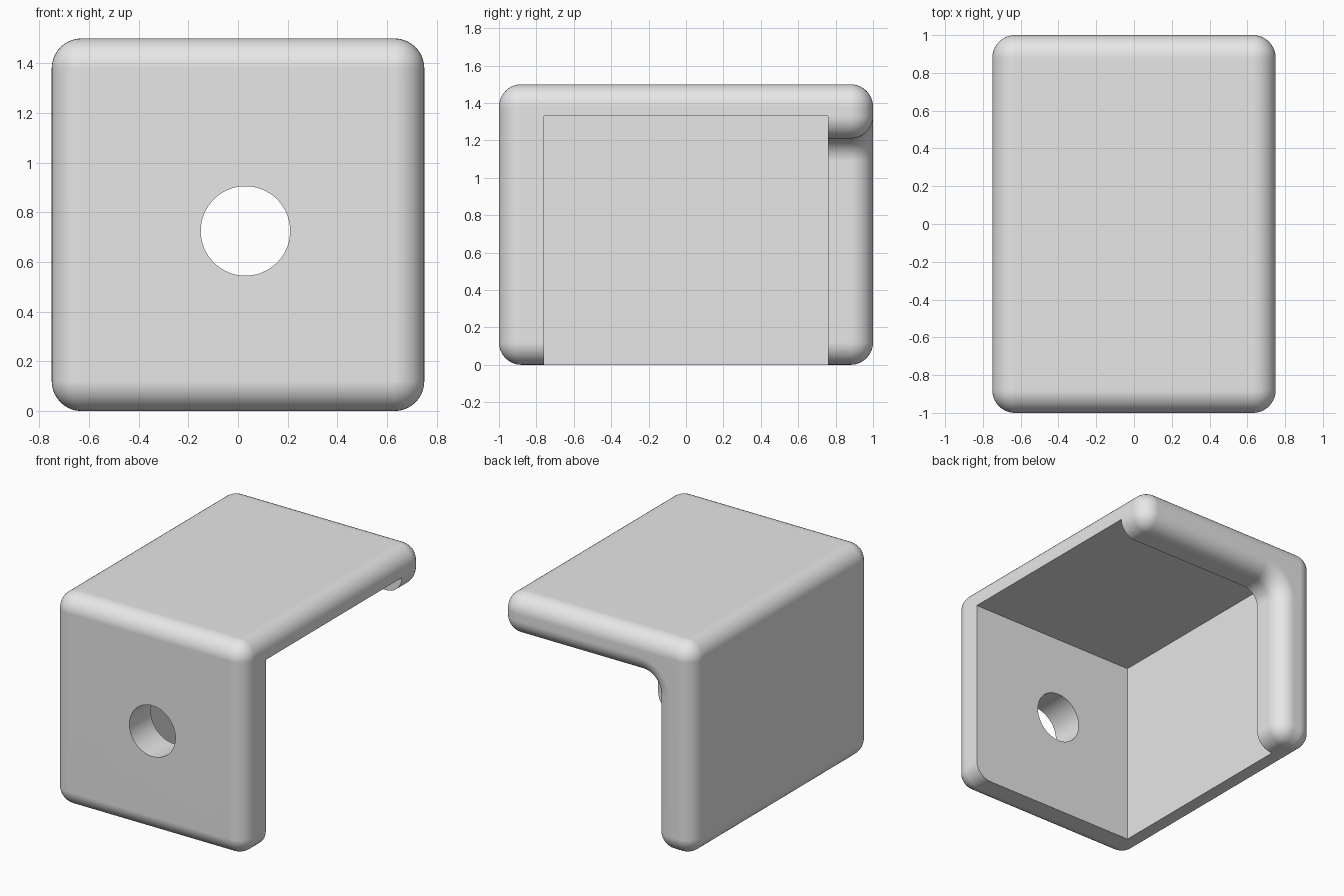
import bpy, bmesh
from math import sin, cos, pi
from mathutils import Vector

cube = bpy.data.objects.get("Cube")
if cube:
    bpy.data.objects.remove(cube, do_unlink=True)

R, STEPS = 0.12, 10              # edge rounding
W, H, D = 0.75, 1.5, 1.0         # half width, height, half depth
WALL_X, ROOF_Z = -0.58, 1.33     # inner faces of the thin side wall and roof
LIP_X, LIP_Z = -0.45, 1.21       # inner faces of the thick back lip
INNER_Y = 0.76                   # the thin section spans -INNER_Y to INNER_Y


def outline(corners, inset=0.0):
    """Counterclockwise x-z outline with rounded corners, moved inward by inset."""
    points = []
    for i, (x, z, r) in enumerate(corners):
        p = Vector((x, z))
        a = (Vector(corners[i - 1][:2]) - p).normalized()
        b = (Vector(corners[(i + 1) % len(corners)][:2]) - p).normalized()
        turn = b.x * a.y - b.y * a.x
        if abs(turn) < 0.01:                       # point on a straight edge
            points.append(p + inset * Vector((-b.y, b.x)))
        elif r == 0:
            points.append(p)
        else:
            centre = p + r * (a + b)
            radius = r - inset if turn > 0 else r + inset
            for k in range(STEPS + 1):
                t = k / STEPS * pi / 2
                points.append(centre - radius * (b * cos(t) + a * sin(t)))
    return points


def add_ring(bm, points, y):
    return [bm.verts.new((p.x, y, p.y)) for p in points]


def bridge(bm, one, two):
    for i in range(len(one)):
        bm.faces.new((one[i - 1], one[i], two[i], two[i - 1]))


def rounded_end(bm, corners, side):
    """End section: rounded outer face, and the part of its inner face left exposed."""
    ring = add_ring(bm, outline(corners), side * INNER_Y)
    step = [v for v in ring if v.co.x > WALL_X - 0.001 and v.co.z < ROOF_Z + 0.001]
    bm.faces.new(step + [bm.verts.new((WALL_X, side * INNER_Y, ROOF_Z))])
    for k in range(STEPS + 1):
        t = k / STEPS * pi / 2
        nxt = add_ring(bm, outline(corners, R * (1 - cos(t))), side * (D - R + R * sin(t)))
        bridge(bm, ring, nxt)
        ring = nxt
    bm.faces.new(ring)


start = [(-W, 0, R), (WALL_X, 0, 0)]
top = [(W, H, R), (-W, H, R)]
front_plate = start + [(W, 0, R), (W, ROOF_Z, 0)] + top
thin_section = start + [(WALL_X, ROOF_Z, 0), (W, ROOF_Z, 0)] + top
back_lip = start + [(LIP_X, 0, R), (LIP_X, LIP_Z, R), (W, LIP_Z, R)] + top

# Bracket: front plate, thin wall and roof, back lip, welded into one solid
bm = bmesh.new()
rounded_end(bm, front_plate, -1)
rounded_end(bm, back_lip, 1)
thin = outline(thin_section)
bridge(bm, add_ring(bm, thin, -INNER_Y), add_ring(bm, thin, INNER_Y))
bmesh.ops.remove_doubles(bm, verts=bm.verts, dist=0.0005)
bmesh.ops.recalc_face_normals(bm, faces=bm.faces)
mesh = bpy.data.meshes.new("corner_bracket")
bm.to_mesh(mesh)
bm.free()
bracket = bpy.data.objects.new("corner_bracket", mesh)
bpy.context.collection.objects.link(bracket)

grey = bpy.data.materials.new("light_grey")
grey.use_nodes = True
colour = (0.8, 0.8, 0.8, 1)
grey.diffuse_color = colour
grey.node_tree.nodes["Principled BSDF"].inputs["Base Color"].default_value = colour
mesh.materials.append(grey)

# Round hole through the front plate
bpy.ops.mesh.primitive_cylinder_add(vertices=64, radius=0.18, depth=0.5,
                                    location=(0.03, -0.9, 0.725), rotation=(pi / 2, 0, 0))
cutter = bpy.context.object
cutter.name = "hole_cutter"
cutter.hide_render = True
cutter.data.materials.append(grey)

bpy.ops.object.select_all(action='DESELECT')
bracket.select_set(True)
bpy.context.view_layer.objects.active = bracket
hole = bracket.modifiers.new("hole", 'BOOLEAN')
hole.operation = 'DIFFERENCE'
hole.solver = 'EXACT'
hole.object = cutter
bpy.ops.object.modifier_apply(modifier=hole.name)
bpy.data.objects.remove(cutter, do_unlink=True)

# Smooth rounded edges, flat faces
bpy.ops.object.shade_smooth_by_angle(angle=pi / 6)
flat = bracket.modifiers.new("flat_faces", 'WEIGHTED_NORMAL')
flat.keep_sharp = True
